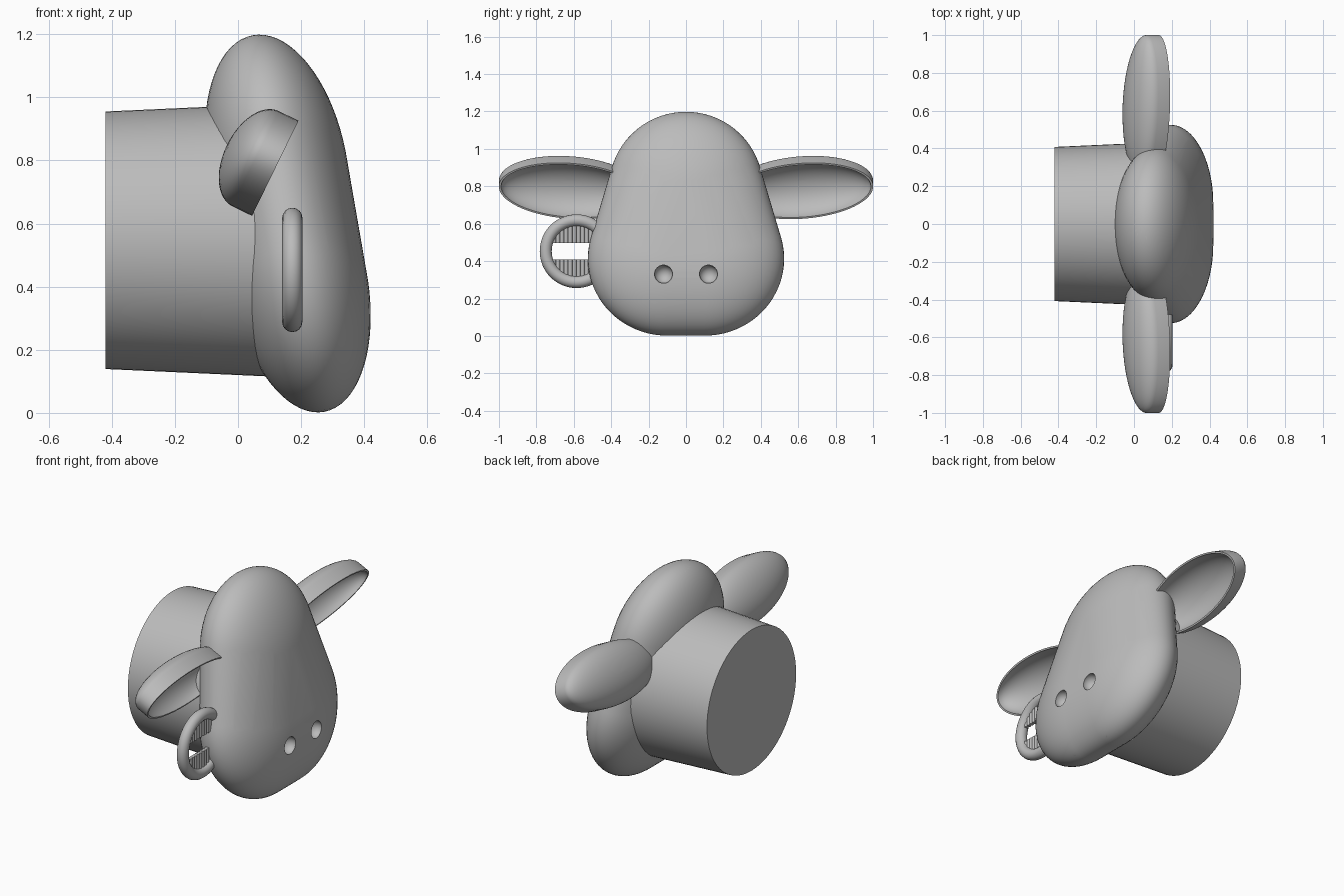
import bpy, bmesh, math
from mathutils import Matrix, Vector

if "Cube" in bpy.data.objects:
    bpy.data.objects.remove(bpy.data.objects["Cube"], do_unlink=True)

grey = bpy.data.materials.new("plain_grey")
grey.use_nodes = True
colour = (0.5, 0.5, 0.5, 1)
grey.diffuse_color = colour
for node in grey.node_tree.nodes:
    if node.type == 'BSDF_PRINCIPLED':
        node.inputs["Base Color"].default_value = colour


def finish(bm, name):
    bmesh.ops.recalc_face_normals(bm, faces=bm.faces)
    mesh = bpy.data.meshes.new(name)
    bm.to_mesh(mesh)
    bm.free()
    obj = bpy.data.objects.new(name, mesh)
    bpy.context.collection.objects.link(obj)
    mesh.materials.append(grey)
    return obj


def activate(obj):
    bpy.ops.object.select_all(action='DESELECT')
    obj.select_set(True)
    bpy.context.view_layer.objects.active = obj


def smooth(obj, degrees=35):
    activate(obj)
    bpy.ops.object.shade_smooth_by_angle(angle=math.radians(degrees))


def loft(bm, rings):
    """Bridge closed rings of points, then cap both ends."""
    loops = [[bm.verts.new(p) for p in ring] for ring in rings]
    n = len(loops[0])
    for a, b in zip(loops, loops[1:]):
        for i in range(n):
            j = (i + 1) % n
            bm.faces.new((a[i], a[j], b[j], b[i]))
    bm.faces.new(loops[0])
    bm.faces.new(loops[-1])


# Head: hull around a crown ellipsoid and two muzzle ellipsoids, leaning back
tilt = Matrix.Rotation(math.radians(-11), 4, 'Y')
ball = bmesh.new()
bmesh.ops.create_uvsphere(ball, u_segments=56, v_segments=36, radius=1)
bm = bmesh.new()
for centre, radii in (((0.125, 0, 0.787), (0.22, 0.413, 0.417)),
                      ((0.195, 0.1, 0.413), (0.215, 0.425, 0.417)),
                      ((0.195, -0.1, 0.413), (0.215, 0.425, 0.417))):
    place = Matrix.Translation(centre) @ tilt @ Matrix.Diagonal((*radii, 1))
    for v in ball.verts:
        bm.verts.new(place @ v.co)
ball.free()
bmesh.ops.convex_hull(bm, input=bm.verts[:])
bmesh.ops.delete(bm, geom=[v for v in bm.verts if not v.link_faces], context='VERTS')
head = finish(bm, "head")

# Nostrils: round hollows cut into the muzzle
bm = bmesh.new()
for side in (-1, 1):
    bmesh.ops.create_uvsphere(bm, u_segments=32, v_segments=20, radius=0.049,
                              matrix=Matrix.Translation((0.41, side * 0.12, 0.33)))
cutter = finish(bm, "nostril_cutter")
cutter.hide_render = True
activate(head)
cut = head.modifiers.new("nostrils", 'BOOLEAN')
cut.operation = 'DIFFERENCE'
cut.solver = 'EXACT'
cut.object = cutter
bpy.ops.object.modifier_apply(modifier=cut.name)
bpy.data.objects.remove(cutter, do_unlink=True)
smooth(head)

# Neck: slightly tapered drum running back from the head
bm = bmesh.new()
turns = [math.tau * i / 64 for i in range(64)]
loft(bm, [[(x, r * math.cos(a), 0.547 + r * math.sin(a)) for a in turns]
          for x, r in ((-0.42, 0.408), (0.13, 0.433))])
smooth(finish(bm, "neck"))


# Ears: domed outside, straight rim band, hollow bowl facing forward and down
def build_ear(side, name):
    across = Vector((0.44, 0, 0.9)).normalized()
    facing = Vector((0.9, 0, -0.44)).normalized()
    along = Vector((0, side, 0))
    lift = math.radians(5)
    long_axis = along * math.cos(lift) + across * math.sin(lift)
    short_axis = across * math.cos(lift) - along * math.sin(lift)
    centre = Vector((0.118, side * 0.62, 0.775))

    def ring(length, width, depth):
        return [centre + long_axis * length * math.cos(a)
                + short_axis * width * math.sin(a) - facing * depth for a in turns]

    steps = [math.pi / 2 * i / 12 for i in range(13)]
    rings = []
    for s in steps:
        k = max(math.sin(s), 0.01)
        rings.append(ring(0.382 * k, 0.165 * k, 0.07 + 0.1 * math.cos(s)))
    rings.append(ring(0.382, 0.165, 0))
    for s in reversed(steps):
        k = max(math.sin(s), 0.01)
        rings.append(ring(0.37 * k, 0.155 * k, 0.13 * math.cos(s)))
    bm = bmesh.new()
    loft(bm, rings)
    smooth(finish(bm, name))


build_ear(1, "left_ear")
build_ear(-1, "right_ear")

# Ring: hoop hanging at one side of the muzzle
hoop = Vector((0.172, -0.585, 0.453))
major, tube = 0.165, 0.032
bm = bmesh.new()
grid = []
for a in turns:
    out = Vector((0, math.cos(a), math.sin(a)))
    grid.append([bm.verts.new(hoop + out * (major + tube * math.cos(b))
                              + Vector((tube * math.sin(b), 0, 0)))
                 for b in turns[::4]])
for i in range(len(grid)):
    a, b = grid[i - 1], grid[i]
    for j in range(len(a)):
        bm.faces.new((a[j - 1], a[j], b[j], b[j - 1]))
smooth(finish(bm, "side_ring"), 60)

# Ribs: two rows of upright rods inside the ring with a gap between them
bm = bmesh.new()
for i in range(11):
    dy = -0.122 + 0.022 * i
    reach = math.sqrt(major ** 2 - dy ** 2)
    for sign in (-1, 1):
        if reach > 0.06:
            place = hoop + Vector((0, dy, sign * (reach + 0.045) / 2))
            bmesh.ops.create_cone(bm, cap_ends=True, segments=12, radius1=0.012,
                                  radius2=0.012, depth=reach - 0.045,
                                  matrix=Matrix.Translation(place))
smooth(finish(bm, "ring_ribs"))
